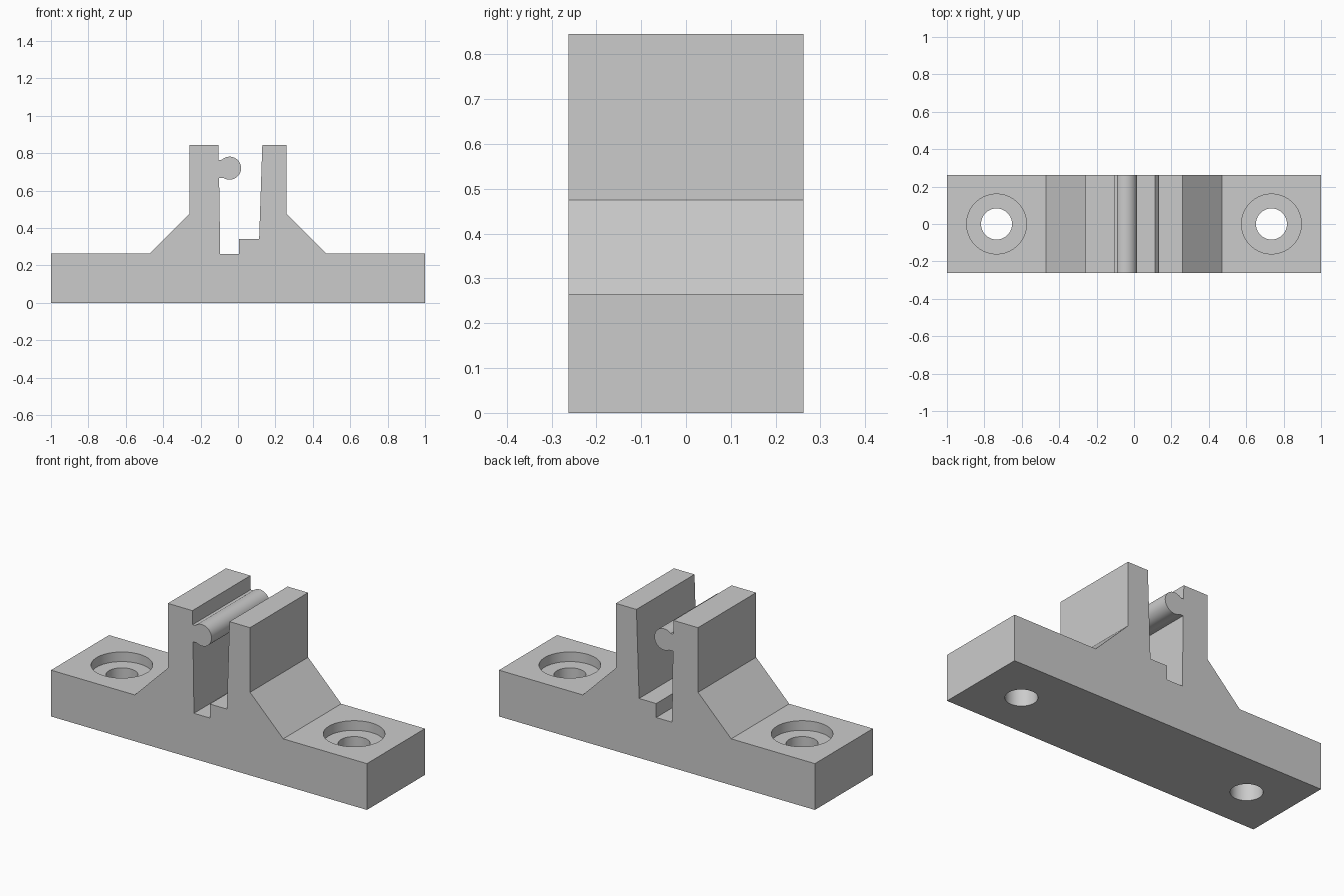
import bpy
import bmesh
from math import cos, sin, radians

cube = bpy.data.objects.get("Cube")
if cube:
    bpy.data.objects.remove(cube, do_unlink=True)

DEPTH = 0.525
BASE_TOP = 0.265
TOP = 0.845
HOLE_X = 0.735

grey = bpy.data.materials.new("plain_grey")
grey.use_nodes = True
colour = (0.6, 0.6, 0.6, 1)
grey.diffuse_color = colour
grey.node_tree.nodes["Principled BSDF"].inputs["Base Color"].default_value = colour


def extrude_profile(name, points):
    """Make a solid by extruding an x-z outline along y."""
    bm = bmesh.new()
    face = bm.faces.new([bm.verts.new((x, -DEPTH / 2, z)) for x, z in points])
    result = bmesh.ops.extrude_face_region(bm, geom=[face])
    verts = [v for v in result["geom"] if isinstance(v, bmesh.types.BMVert)]
    bmesh.ops.translate(bm, verts=verts, vec=(0, DEPTH, 0))
    bmesh.ops.recalc_face_normals(bm, faces=bm.faces)
    mesh = bpy.data.meshes.new(name)
    bm.to_mesh(mesh)
    bm.free()
    mesh.materials.append(grey)
    obj = bpy.data.objects.new(name, mesh)
    bpy.context.collection.objects.link(obj)
    return obj


def drill(target, x, radius, bottom):
    """Cut a round vertical hole from above down to the given height."""
    height = 0.5 - bottom
    bpy.ops.mesh.primitive_cylinder_add(
        vertices=64, radius=radius, depth=height, location=(x, 0, bottom + height / 2))
    cutter = bpy.context.object
    cutter.name = "hole_cutter"
    cutter.hide_render = True
    cutter.data.materials.append(grey)
    mod = target.modifiers.new("hole", "BOOLEAN")
    mod.operation = "DIFFERENCE"
    mod.solver = "EXACT"
    mod.object = cutter
    bpy.context.view_layer.objects.active = target
    bpy.ops.object.modifier_apply(modifier=mod.name)
    bpy.data.objects.remove(cutter, do_unlink=True)


# Rounded retaining bead on the inside of the right-hand jaw
STEPS = 32
bead = []
for i in range(STEPS + 1):
    a = radians(133 - 255 * i / STEPS)
    bead.append((-0.045 + 0.0615 * cos(a), 0.72 + 0.0615 * sin(a)))

# Outline: base, sloped shoulders, two jaws and the stepped slot
outline = [(-1, 0), (-1, BASE_TOP), (-0.47, BASE_TOP), (-0.26, 0.475),
           (-0.26, TOP), (-0.105, TOP), (-0.103, bead[0][1])]
outline += bead
outline += [(-0.101, bead[-1][1]), (-0.095, 0.26), (0.005, 0.26),
            (0.005, 0.34), (0.113, 0.34), (0.13, TOP), (0.26, TOP),
            (0.26, 0.475), (0.47, BASE_TOP), (1, BASE_TOP), (1, 0)]
bracket = extrude_profile("clip_bracket", outline)

# Counterbored screw holes at both ends
for side in (-1, 1):
    drill(bracket, side * HOLE_X, 0.16, BASE_TOP - 0.055)
    drill(bracket, side * HOLE_X, 0.083, -0.1)

bpy.ops.object.select_all(action="DESELECT")
bracket.select_set(True)
bpy.context.view_layer.objects.active = bracket
bpy.ops.object.shade_smooth_by_angle(angle=radians(25))
